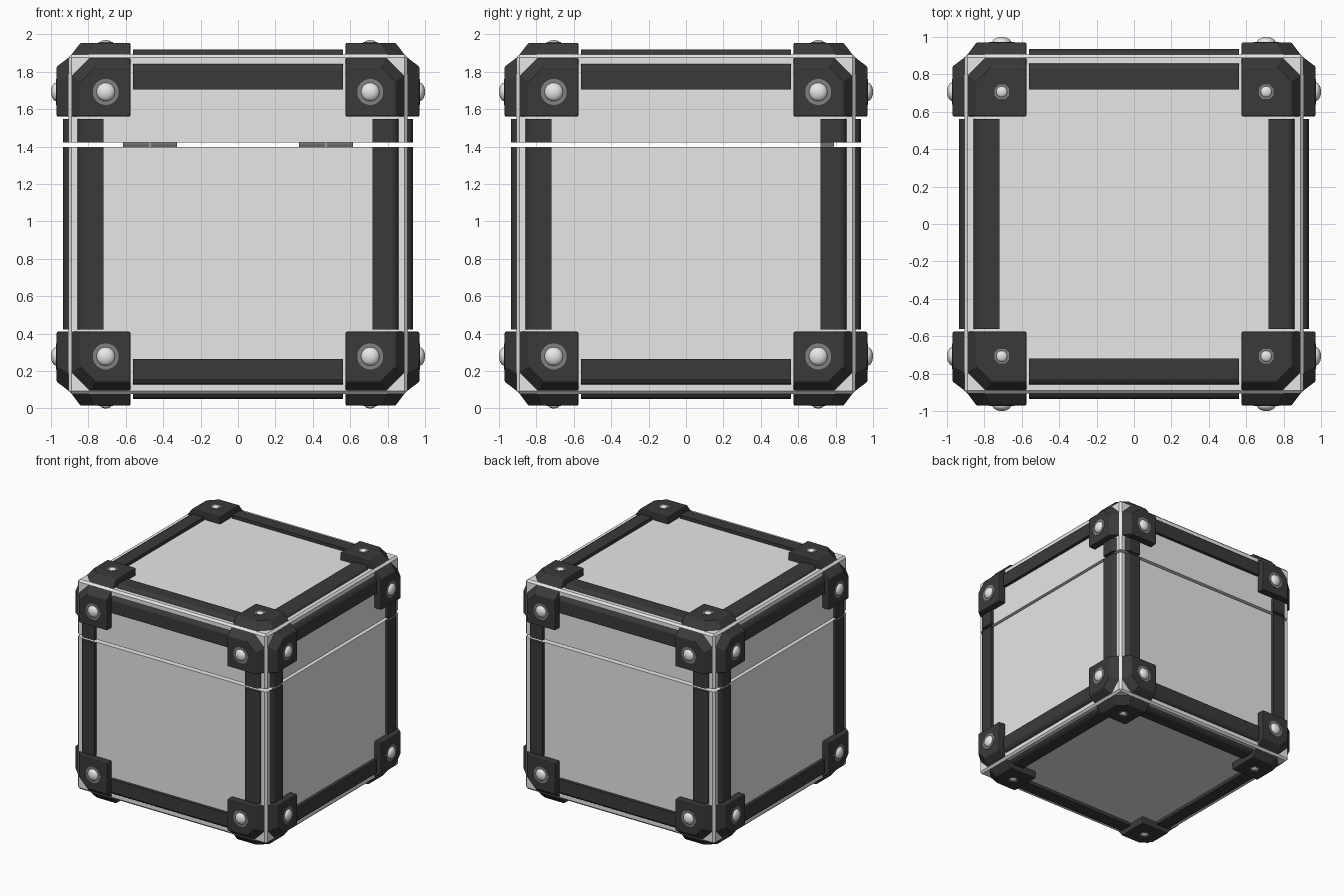
import bpy, bmesh, math
from itertools import product
from mathutils import Matrix, Vector

if "Cube" in bpy.data.objects:
    bpy.data.objects.remove(bpy.data.objects["Cube"])

MID = 0.985            # height of the case centre
HALF = 0.907           # half size of the case
GAP = (0.413, 0.437)   # slit between base and lid, relative to the centre
END = 0.562            # half length of the edge strips
INNER = 0.575          # inner border of the corner guards
SIGNS = (-1, 1)


def material(name, value):
    mat = bpy.data.materials.new(name)
    mat.use_nodes = True
    colour = (value, value, value, 1)
    mat.diffuse_color = colour
    mat.node_tree.nodes["Principled BSDF"].inputs["Base Color"].default_value = colour
    return mat


PANEL = material("light grey panel", 0.8)
RUBBER = material("black rubber", 0.042)
STEEL = material("bright steel", 0.8)
WASHER = material("dull grey washer", 0.22)
HINGE = material("dark grey hinge", 0.16)


def finish(name, bm, mat, bevel=0):
    bmesh.ops.recalc_face_normals(bm, faces=bm.faces)
    mesh = bpy.data.meshes.new(name)
    bm.to_mesh(mesh)
    bm.free()
    mesh.materials.append(mat)
    obj = bpy.data.objects.new(name, mesh)
    obj.location.z = MID
    bpy.context.collection.objects.link(obj)
    if bevel:
        mod = obj.modifiers.new("soft edges", "BEVEL")
        mod.width = bevel
        mod.segments = 2
        mod.limit_method = "ANGLE"
        mod.angle_limit = math.radians(50)


def loft(bm, lower, upper):
    """Closed solid between two matching outlines."""
    a = [bm.verts.new(p) for p in lower]
    b = [bm.verts.new(p) for p in upper]
    bm.faces.new(a)
    bm.faces.new(b)
    for i in range(len(a)):
        j = (i + 1) % len(a)
        bm.faces.new((a[i], a[j], b[j], b[i]))


def on_axes(axis, along, u, v, signs=(1, 1, 1)):
    """Point with one value along an axis and two on the following axes."""
    p = Vector((0, 0, 0))
    p[axis], p[(axis + 1) % 3], p[(axis + 2) % 3] = along, u, v
    return Vector(c * s for c, s in zip(p, signs))


def shell(name, bottom, top, open_top):
    """Hollow half of the case with chamfered outer edges."""
    bm = bmesh.new()
    bmesh.ops.create_cube(bm, size=1, matrix=Matrix.Translation((0, 0, (top + bottom) / 2))
                          @ Matrix.Diagonal((2 * HALF, 2 * HALF, top - bottom, 1)))
    rim = top if open_top else bottom
    outer = [e for e in bm.edges if any(abs(v.co.z - rim) > 0.01 for v in e.verts)]
    bmesh.ops.bevel(bm, geom=outer, offset=0.016, segments=1, affect="EDGES")
    mouth = [f for f in bm.faces if all(abs(v.co.z - rim) < 0.001 for v in f.verts)]
    bmesh.ops.inset_individual(bm, faces=mouth, thickness=0.11)
    hole = bmesh.ops.extrude_discrete_faces(bm, faces=mouth)["faces"]
    depth = (top - bottom - 0.11) * (-1 if open_top else 1)
    bmesh.ops.translate(bm, verts=hole[0].verts, vec=(0, 0, depth))
    finish(name, bm, PANEL)


shell("case_base", -HALF, GAP[0], True)
shell("case_lid", GAP[1], HALF, False)


# Edge strips: one on each side of every case edge, uprights split at the slit
def edge_strip(name, axis, start, end, su, sv):
    bm = bmesh.new()
    section = [(0.72, 0.9), (0.857, 0.9), (0.857, 0.908), (0.848, 0.923),
               (0.828, 0.935), (0.72, 0.935)]
    for swap in (False, True):
        pts = [(h, t) if swap else (t, h) for t, h in section]
        loft(bm, [on_axes(axis, start, u * su, v * sv) for u, v in pts],
             [on_axes(axis, end, u * su, v * sv) for u, v in pts])
    finish(name, bm, RUBBER)


for su, sv in product(SIGNS, SIGNS):
    edge_strip("strip_across", 0, -END, END, su, sv)
    edge_strip("strip_front_to_back", 1, -END, END, su, sv)
    edge_strip("upright_strip_base", 2, -END, GAP[0], su, sv)
    edge_strip("upright_strip_lid", 2, GAP[1], END, su, sv)


# Corner guards: three chamfered plates around each corner
def guard_outline(outer, cut):
    return [(INNER, INNER), (outer, INNER), (outer, outer - cut),
            (outer - cut, outer), (INNER, outer)]


def corner_guard(signs):
    bm = bmesh.new()
    for axis in range(3):
        loft(bm, [on_axes(axis, 0.896, u, v, signs) for u, v in guard_outline(0.898, 0.1)],
             [on_axes(axis, 0.97, u, v, signs) for u, v in guard_outline(0.842, 0.08)])
    finish("corner_guard", bm, RUBBER, 0.008)


# Rivets: a flat washer and a low dome on every guard plate
def rivet(axis, signs, washer_radius, sides, dome_radius, dome_height):
    centre = on_axes(axis, 0.97, 0.707, 0.707, signs)
    normal = on_axes(axis, 1, 0, 0, signs)
    frame = Matrix.Translation(centre) @ normal.to_track_quat("Z", "Y").to_matrix().to_4x4()
    bm = bmesh.new()
    bmesh.ops.create_cone(bm, cap_ends=True, segments=sides, radius1=washer_radius,
                          radius2=washer_radius, depth=0.006,
                          matrix=frame @ Matrix.Rotation(math.pi / sides, 4, "Z"))
    finish("rivet_washer", bm, WASHER)
    bm = bmesh.new()
    bmesh.ops.create_uvsphere(bm, u_segments=20, v_segments=12, radius=1, matrix=frame
                              @ Matrix.Diagonal((dome_radius, dome_radius, dome_height, 1)))
    for face in bm.faces:
        face.smooth = True
    finish("rivet_dome", bm, STEEL)


for signs in product(SIGNS, repeat=3):
    corner_guard(signs)
    rivet(0, signs, 0.07, 20, 0.05, 0.03)
    rivet(1, signs, 0.07, 20, 0.05, 0.03)
    rivet(2, signs, 0.043, 8, 0.03, 0.015)

# Hinges: two knuckles each, inside the back wall across the slit
for side in SIGNS:
    for x in (0.397, 0.543):
        bm = bmesh.new()
        bmesh.ops.create_cone(bm, cap_ends=True, segments=16, radius1=0.037, radius2=0.037,
                              depth=0.142, matrix=Matrix.Translation((x * side, 0.755, sum(GAP) / 2))
                              @ Matrix.Rotation(math.pi / 2, 4, "Y"))
        finish("hinge_knuckle", bm, HINGE)
